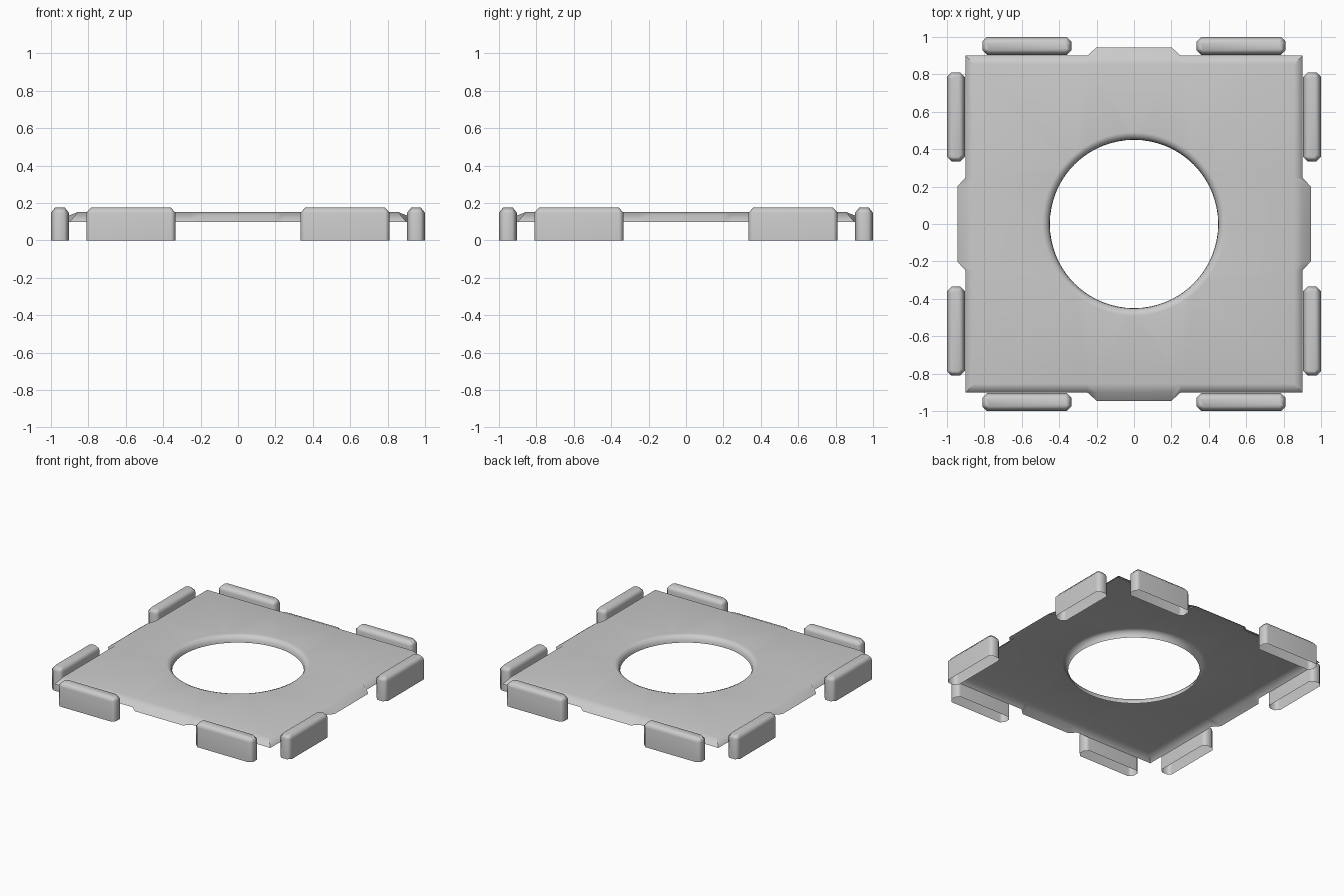
import bpy, bmesh, math
from mathutils import Matrix, Vector

if "Cube" in bpy.data.objects:
    bpy.data.objects.remove(bpy.data.objects["Cube"])


def add_ring(bm, pts):
    return [bm.verts.new(p) for p in pts]


def skin(bm, a, b):
    n = len(a)
    for i in range(n):
        j = (i + 1) % n
        bm.faces.new((a[i], a[j], b[j], b[i]))


def finish(bm, name, angle):
    me = bpy.data.meshes.new(name)
    bm.to_mesh(me)
    bm.free()
    ob = bpy.data.objects.new(name, me)
    bpy.context.collection.objects.link(ob)
    bpy.ops.object.select_all(action='DESELECT')
    ob.select_set(True)
    bpy.context.view_layer.objects.active = ob
    bpy.ops.object.shade_smooth_by_angle(angle=math.radians(angle))
    mod = ob.modifiers.new("weighted_normals", 'WEIGHTED_NORMAL')
    mod.keep_sharp = True
    return ob


def outline(edge, tab, z_edge, z_tab):
    # front side (corner, then the shallow tab), repeated around the square
    side = [(-edge, -edge, z_edge), (-0.25, -edge, z_edge), (-0.2, -tab, z_tab),
            (0.2, -tab, z_tab), (0.25, -edge, z_edge)]
    return [Matrix.Rotation(k * math.pi / 2, 3, 'Z') @ Vector(p)
            for k in range(4) for p in side]


def circle(r, z, n=64):
    return [(r * math.cos(2 * math.pi * i / n), r * math.sin(2 * math.pi * i / n), z)
            for i in range(n)]


# plate: an open sheet with rims folded down at the edge and the round opening
RIM, TOP = 0.10, 0.152
bm = bmesh.new()
outer = add_ring(bm, outline(0.9, 0.945, RIM, RIM))
inner = add_ring(bm, outline(0.855, 0.9, TOP, 0.135))
skin(bm, outer, inner)
hole = [add_ring(bm, circle(r, z)) for r, z in
        ((0.45, RIM), (0.453, 0.122), (0.466, 0.142), (0.49, TOP))]
for a, b in zip(hole, hole[1:]):
    skin(bm, a, b)

# sloping tab tops leave a plain square border for the flat top
for k in range(4):
    bm.faces.new([inner[5 * k + i] for i in (1, 2, 3, 4)])
flat = {v for v in inner + hole[-1] if v.co.z > TOP - 0.001}
border = [e for e in bm.edges if e.verts[0] in flat and e.verts[1] in flat
          and len(e.link_faces) == 1]
bmesh.ops.triangle_fill(bm, use_beauty=True, use_dissolve=False, edges=border)
bmesh.ops.recalc_face_normals(bm, faces=bm.faces[:])
if sum(f.normal.z * f.calc_area() for f in bm.faces) < 0:
    bmesh.ops.reverse_faces(bm, faces=bm.faces[:])
finish(bm, "plate", 50)


# bumper blocks, open underneath, two on each side
def block_ring(hx, hy, c, z):
    corner = [(hx, hy - c), (hx - c, hy)]
    pts = []
    for sx, sy in ((1, 1), (-1, 1), (-1, -1), (1, -1)):
        part = corner if sx * sy > 0 else corner[::-1]
        pts += [(sx * x, sy * y, z) for x, y in part]
    return pts


def add_block(name, turn, side):
    bm = bmesh.new()
    rings = [add_ring(bm, block_ring(0.2385, 0.048, 0.025, 0.0)),
             add_ring(bm, block_ring(0.2385, 0.048, 0.025, 0.148)),
             add_ring(bm, block_ring(0.212, 0.025, 0.012, 0.177))]
    for a, b in zip(rings, rings[1:]):
        skin(bm, a, b)
    bm.faces.new(rings[-1])
    bm.transform(Matrix.Rotation(turn * math.pi / 2, 4, 'Z')
                 @ Matrix.Translation((side * 0.5725, -0.952, 0)))
    finish(bm, name, 50)


for turn, label in enumerate(("front", "right", "back", "left")):
    for side, end in ((-1, "a"), (1, "b")):
        add_block(f"{label}_block_{end}", turn, side)
